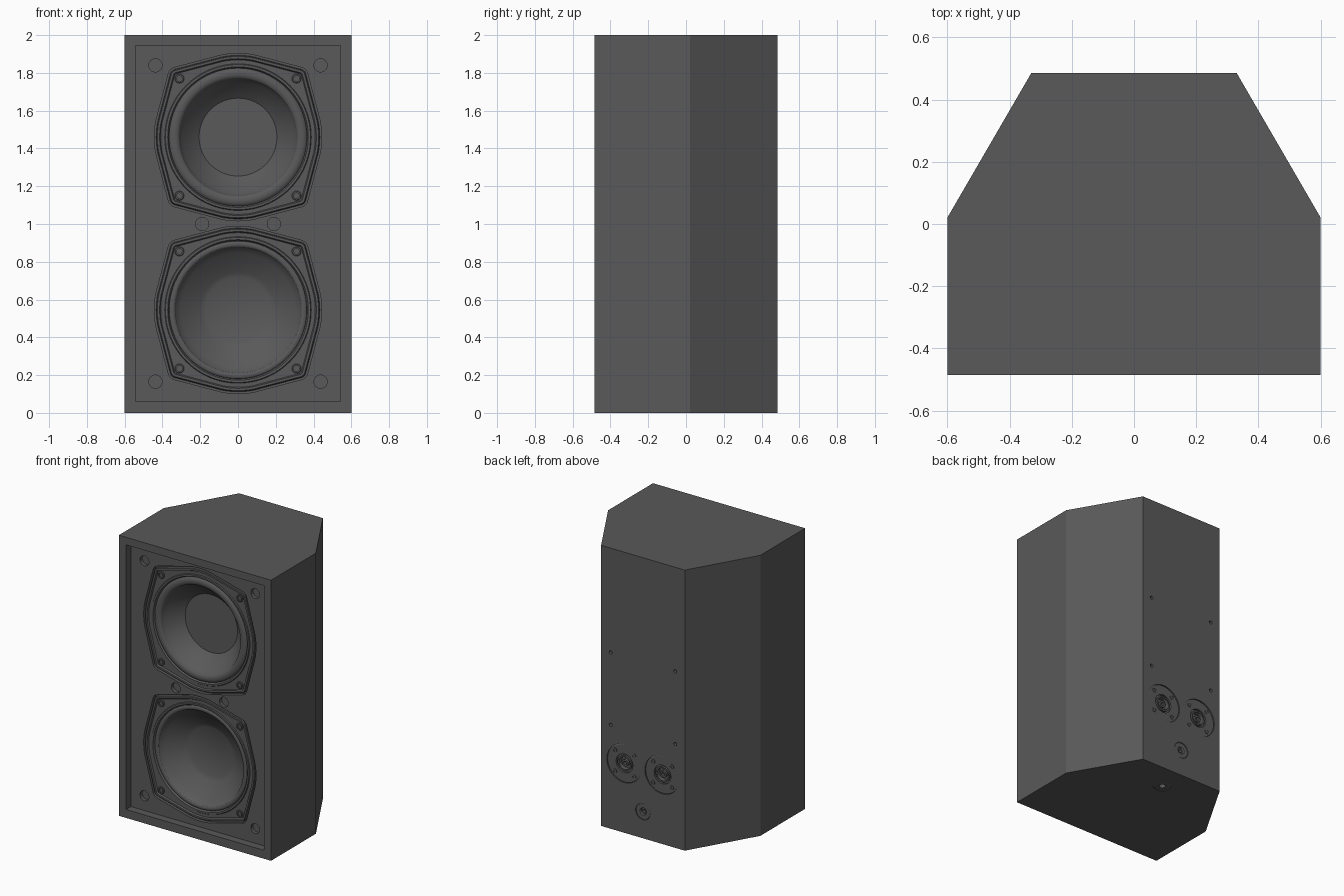
import bpy, bmesh
from math import cos, sin, pi
from mathutils import Vector

default = bpy.data.objects.get("Cube")
if default:
    bpy.data.objects.remove(default, do_unlink=True)

grey = bpy.data.materials.new("dark grey")
grey.use_nodes = True
COLOUR = (0.1, 0.1, 0.1, 1)
grey.diffuse_color = COLOUR
bsdf = next(n for n in grey.node_tree.nodes if n.type == "BSDF_PRINCIPLED")
bsdf.inputs["Base Color"].default_value = COLOUR
bsdf.inputs["Roughness"].default_value = 0.6

FRONT, BACK, BAFFLE = -0.485, 0.485, -0.43
# Each side: right and up axes as seen from outside
SIDES = {"front": (Vector((1, 0, 0)), Vector((0, 0, 1))),
         "back": (Vector((-1, 0, 0)), Vector((0, 0, 1))),
         "bottom": (Vector((1, 0, 0)), Vector((0, -1, 0)))}


def circle(r, n=32):
    return [(r * cos(2 * pi * i / n), r * sin(2 * pi * i / n)) for i in range(n)]


def frame_outline(inset, n=96):
    """Hull of one large circle and four small corner circles."""
    points = []
    for i in range(n):
        u = Vector((cos(2 * pi * i / n), sin(2 * pi * i / n)))
        corner = Vector((0.325 if u.x > 0 else -0.325, 0.325 if u.y > 0 else -0.325))
        if corner.dot(u) + 0.045 > 0.443:
            points.append(corner + u * (0.045 - inset))
        else:
            points.append(u * (0.443 - inset))
    return points


def loft(bm, rings, centre, side, closed=False):
    """Bridge (outline, depth) rings going inward from a side; cap the last."""
    right, up = SIDES[side]
    inward = -right.cross(up)
    loops = [[bm.verts.new(Vector(centre) + right * p[0] + up * p[1] + inward * d)
              for p in outline] for outline, d in rings]
    for a, b in zip(loops, loops[1:]):
        for j in range(len(a)):
            k = (j + 1) % len(a)
            bm.faces.new((a[j], a[k], b[k], b[j]))
    bm.faces.new(loops[-1])
    if closed:
        bm.faces.new(loops[0][::-1])


def finish(bm, name, solid=False):
    if solid:
        bmesh.ops.recalc_face_normals(bm, faces=bm.faces)
    mesh = bpy.data.meshes.new(name)
    bm.to_mesh(mesh)
    bm.free()
    mesh.materials.append(grey)
    obj = bpy.data.objects.new(name, mesh)
    bpy.context.collection.objects.link(obj)
    return obj


def activate(obj):
    bpy.ops.object.select_all(action="DESELECT")
    obj.select_set(True)
    bpy.context.view_layer.objects.active = obj


def smooth(obj):
    activate(obj)
    bpy.ops.object.shade_smooth_by_angle(angle=0.5)


def turned(name, profile, centre, side, n=32):
    bm = bmesh.new()
    loft(bm, [(circle(r, n), d) for r, d in profile], centre, side)
    smooth(finish(bm, name))


def cut(target, cutter):
    cutter.hide_render = True
    mod = target.modifiers.new("cut", "BOOLEAN")
    mod.operation, mod.solver, mod.object = "DIFFERENCE", "EXACT", cutter
    activate(target)
    bpy.ops.object.modifier_apply(modifier=mod.name)
    bpy.data.objects.remove(cutter, do_unlink=True)


# Cabinet: trapezoid-backed plan, extruded upward
bm = bmesh.new()
plan = [(-0.6, FRONT), (0.6, FRONT), (0.6, 0.02), (0.33, BACK), (-0.33, BACK), (-0.6, 0.02)]
base = bm.faces.new([bm.verts.new((x, y, 0)) for x, y in plan])
top = bmesh.ops.extrude_face_region(bm, geom=[base])
bmesh.ops.translate(bm, vec=(0, 0, 2),
                    verts=[v for v in top["geom"] if isinstance(v, bmesh.types.BMVert)])
cabinet = finish(bm, "cabinet", True)

# Recessed baffle
bm = bmesh.new()
panel = [(-0.543, -0.943), (0.543, -0.943), (0.543, 0.943), (-0.543, 0.943)]
loft(bm, [(panel, -0.05), (panel, BAFFLE - FRONT)], (0, FRONT, 1.003), "front", True)
cut(cabinet, finish(bm, "baffle_cutter", True))

# Driver pockets, grille cups, terminal pockets and mounting holes
DRIVERS = {"upper": (1.46, 0.31, 0.206), "lower": (0.545, 0.333, 0.173)}
CUPS = [(s * x, z) for s in (-1, 1) for x, z in ((0.437, 1.84), (0.437, 0.165), (0.19, 1.0))]
TERMINALS = [(s * 0.15, 0.492) for s in (-1, 1)]
HOLES = [(s * 0.254, z) for s in (-1, 1) for z in (0.74, 1.257)]
bm = bmesh.new()
for z, _, _ in DRIVERS.values():
    pocket = frame_outline(0)
    loft(bm, [(pocket, -0.02), (pocket, 0.2)], (0, BAFFLE, z), "front", True)
bores = [((x, BAFFLE, z), "front", 0.035, 0.025) for x, z in CUPS]
bores += [((x, BACK, z), "back", 0.135, 0.08) for x, z in TERMINALS]
bores += [((x, BACK, z), "back", 0.012, 0.03) for x, z in HOLES]
bores += [((0, BACK, 0.19), "back", 0.058, 0.05), ((0, 0.29, 0), "bottom", 0.06, 0.08)]
for centre, side, r, depth in bores:
    loft(bm, [(circle(r), -0.02), (circle(r), depth)], centre, side, True)
cut(cabinet, finish(bm, "pocket_cutter", True))
smooth(cabinet)

# Woofers: shaped frame, rolled surround, cone and flat dust cap
for label, (z, cone_r, cap_r) in DRIVERS.items():
    rings = [(frame_outline(i), d) for i, d in (
        (-0.002, 0.025), (0.01, 0.025), (0.012, 0.004), (0.016, 0),
        (0.028, 0), (0.034, 0.01))]
    profile = [(0.388, 0.01), (0.384, 0.004), (0.372, 0.004), (0.367, 0.016)]
    mid, half = (0.365 + cone_r) / 2, (0.365 - cone_r) / 2
    profile += [(mid + half * cos(pi * i / 8), 0.018 - 0.6 * half * sin(pi * i / 8))
                for i in range(9)]
    profile += [(cone_r - 0.004, 0.026)]
    for i in range(1, 7):
        t = i / 6
        profile.append((cone_r - 0.004 + (cap_r - cone_r + 0.004) * t,
                        0.026 + 0.104 * (t + 0.25 * t * (1 - t))))
    rings += [(circle(r, 96), d) for r, d in profile]
    bm = bmesh.new()
    loft(bm, rings, (0, BAFFLE, z), "front")
    smooth(finish(bm, label + "_woofer"))
    for sx in (-1, 1):
        for sz in (-1, 1):
            turned(label + "_woofer_screw",
                   [(0.025, 0.011), (0.025, 0.004), (0.022, 0.001), (0.014, 0.001), (0.014, 0.009)],
                   (sx * 0.31, BAFFLE, z + sz * 0.31), "front", 24)

# Rear connector plates with sockets and screws
for x, z in TERMINALS:
    turned("connector_plate",
           [(0.136, 0.01), (0.13, 0.006), (0.066, 0.006), (0.066, 0.02), (0.054, 0.02),
            (0.054, 0.006), (0.044, 0.006), (0.044, 0.04), (0.024, 0.04), (0.024, 0.012),
            (0.012, 0.012), (0.012, 0.03)], (x, BACK, z), "back", 48)
    for sx in (-1, 1):
        for sz in (-1, 1):
            turned("connector_screw", [(0.016, 0.007), (0.016, 0.002), (0.009, 0.002), (0.009, 0.005)],
                   (x + sx * 0.075, BACK, z + sz * 0.075), "back", 16)

# Rear cable gland and underside pole insert
turned("cable_gland", [(0.059, 0.006), (0.055, 0.003), (0.026, 0.003), (0.02, 0.012),
                       (0.012, 0.012), (0.012, 0.035)], (0, BACK, 0.19), "back")
turned("pole_insert", [(0.061, 0.004), (0.058, 0.003), (0.022, 0.003), (0.022, 0.06)],
       (0, 0.29, 0), "bottom")
